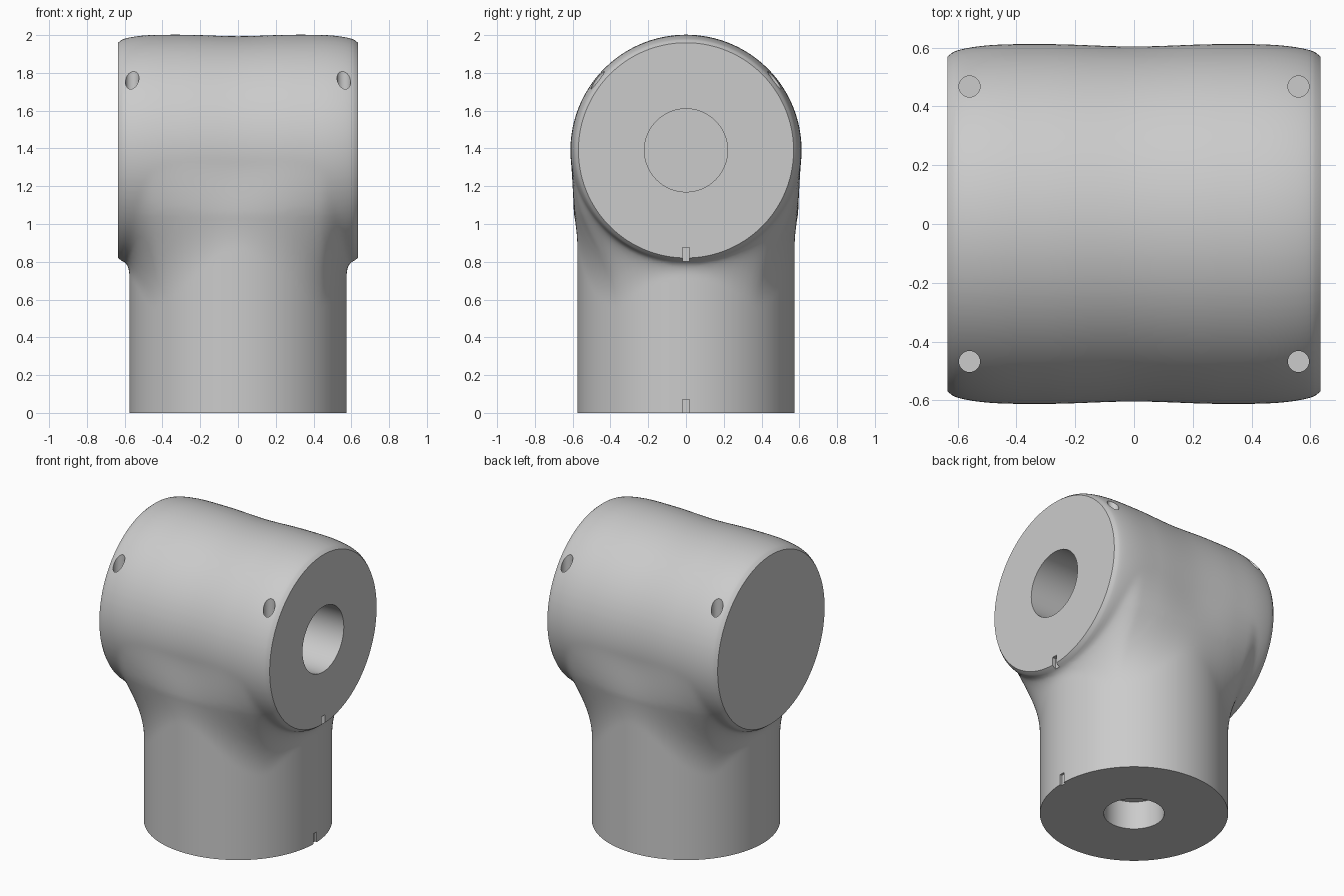
import bpy, bmesh, math
from mathutils import Vector, Matrix

if "Cube" in bpy.data.objects:
    bpy.data.objects.remove(bpy.data.objects["Cube"], do_unlink=True)

AXIS_Z, END_X, STEM_R = 1.39, 0.635, 0.575

grey = bpy.data.materials.new("light grey")
grey.use_nodes = True
grey.diffuse_color = (0.6, 0.6, 0.6, 1)
grey.node_tree.nodes["Principled BSDF"].inputs["Base Color"].default_value = (0.6, 0.6, 0.6, 1)


def new_object(name, bm):
    mesh = bpy.data.meshes.new(name)
    bm.to_mesh(mesh)
    bm.free()
    mesh.materials.append(grey)
    obj = bpy.data.objects.new(name, mesh)
    bpy.context.collection.objects.link(obj)
    return obj


def add_rod(bm, start, end, radius, sides=64):
    start, end = Vector(start), Vector(end)
    turn = (end - start).to_track_quat('Z', 'Y').to_matrix().to_4x4()
    bmesh.ops.create_cone(bm, cap_ends=True, segments=sides, radius1=radius, radius2=radius,
                          depth=(end - start).length,
                          matrix=Matrix.Translation((start + end) / 2) @ turn)


def add_box(bm, centre, size):
    bmesh.ops.create_cube(bm, size=1, matrix=Matrix.Translation(centre) @ Matrix.Diagonal((*size, 1)))


def rod_object(name, *args):
    bm = bmesh.new()
    add_rod(bm, *args)
    return new_object(name, bm)


def bake(obj):
    """Replace the mesh by its modified result."""
    bpy.context.view_layer.update()
    result = obj.evaluated_get(bpy.context.evaluated_depsgraph_get())
    mesh = bpy.data.meshes.new_from_object(result)
    obj.modifiers.clear()
    obj.data = mesh


def boolean(obj, other, operation):
    mod = obj.modifiers.new(operation.lower(), 'BOOLEAN')
    mod.object, mod.operation, mod.solver = other, operation, 'EXACT'


def smoothstep(t):
    t = min(1, max(0, t))
    return t * t * (3 - 2 * t)


# Barrel radius: slight waist, tapering and rounded ends
def barrel_radius(x):
    x = abs(x)
    t = min(max(0, x - 0.35) / (END_X - 0.35), 1.03)
    return 0.604 + 0.008 * smoothstep(x / 0.3) - 0.03 * t ** 3 - 0.012 * t ** 20


# Distance to the barrel and the stem that fades out inside it, joined by a fillet
def distance(x, y, z):
    barrel = math.hypot(y, z - AXIS_Z) - barrel_radius(x)
    r = math.hypot(x, y)
    rise = max(0, z - 1.05)
    stem = r - STEM_R + 0.1 * rise + 1.5 * rise * rise
    corner = abs(2 * x * y) / max(r * r, 1e-6)
    fade = max(0.04, smoothstep((0.68 - abs(x)) / 0.25))
    k = (0.17 + 0.13 * corner * corner) * fade
    h = max(0, 1 - abs(barrel - stem) / k)
    return min(barrel, stem) - h * h * k / 4


# Rough union of both tubes, turned into an even skin
body = rod_object("pipe_elbow", (-0.8, 0, AXIS_Z), (0.8, 0, AXIS_Z), 0.6)
stem = rod_object("stem_helper", (0, 0, -0.2), (0, 0, AXIS_Z), STEM_R)
boolean(body, stem, 'UNION')
skin = body.modifiers.new("skin", 'REMESH')
skin.mode, skin.voxel_size = 'VOXEL', 0.02
bake(body)
bpy.data.objects.remove(stem, do_unlink=True)

# Pull the skin onto the filleted shape
bm = bmesh.new()
bm.from_mesh(body.data)
e = 0.002
for v in bm.verts:
    if abs(v.co.x) > 0.72 or v.co.z < -0.1:
        continue
    for step in range(4):
        x, y, z = v.co
        d = distance(x, y, z)
        if abs(d) < 0.0003:
            break
        g = Vector((distance(x + e, y, z) - distance(x - e, y, z),
                    distance(x, y + e, z) - distance(x, y - e, z),
                    distance(x, y, z + e) - distance(x, y, z - e))) / (2 * e)
        v.co -= g * (d / max(g.length_squared, 0.3))

# Cut the flat ends
for point, normal in (((END_X, 0, 0), (1, 0, 0)), ((-END_X, 0, 0), (-1, 0, 0)), ((0, 0, 0), (0, 0, -1))):
    bmesh.ops.bisect_plane(bm, geom=bm.verts[:] + bm.edges[:] + bm.faces[:], dist=1e-5,
                           plane_co=point, plane_no=normal, clear_outer=True)
    bmesh.ops.holes_fill(bm, edges=[ed for ed in bm.edges if ed.is_boundary], sides=0)
bmesh.ops.recalc_face_normals(bm, faces=bm.faces)
bm.to_mesh(body.data)
bm.free()

# Bores, screw holes and alignment notches
bm = bmesh.new()
add_rod(bm, (0.8, 0, AXIS_Z), (0.1, 0, AXIS_Z), 0.22)
add_rod(bm, (0, 0, -0.2), (0, 0, 0.19), 0.185)
for sx in (-1, 1):
    for sy in (-1, 1):
        add_rod(bm, (sx * 0.56, sy * 0.468, 1.6), (sx * 0.56, sy * 0.468, 2.1), 0.036, 32)
add_box(bm, (0.64, 0, 0.835), (0.06, 0.036, 0.08))
add_box(bm, (0.59, 0, 0.02), (0.06, 0.036, 0.1))
cutter = new_object("bore_cutter", bm)
boolean(body, cutter, 'DIFFERENCE')
bake(body)
bpy.data.objects.remove(cutter, do_unlink=True)

# Smooth shading with sharp rims
body.data.materials.clear()
body.data.materials.append(grey)
bpy.ops.object.select_all(action='DESELECT')
body.select_set(True)
bpy.context.view_layer.objects.active = body
bpy.ops.object.shade_smooth_by_angle(angle=math.radians(30))
